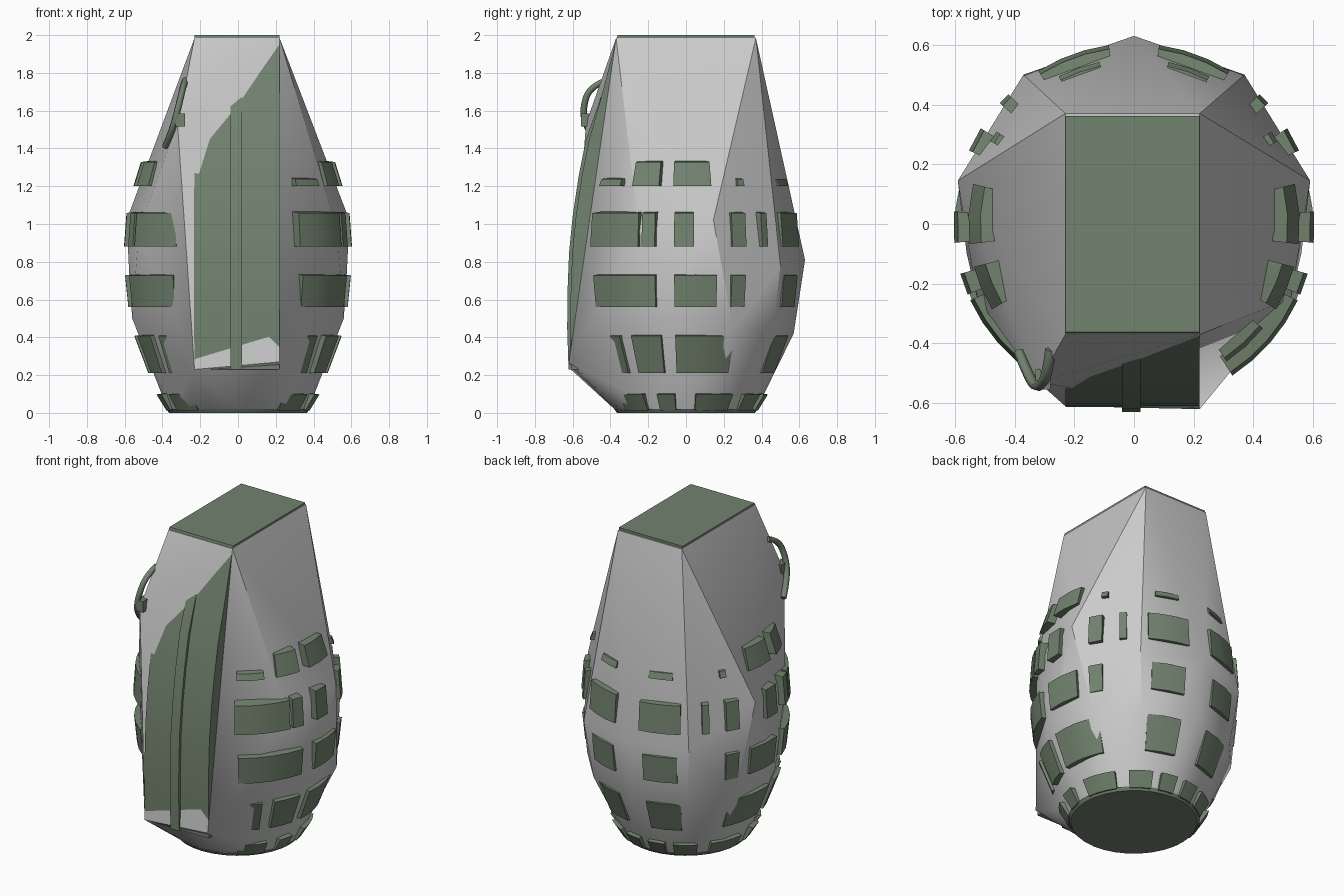
import bpy, bmesh, math

if "Cube" in bpy.data.objects:
    bpy.data.objects.remove(bpy.data.objects["Cube"])

green = bpy.data.materials.new("green")
green.diffuse_color = (0.17, 0.23, 0.16, 1)
green.use_nodes = True
green.node_tree.nodes["Principled BSDF"].inputs["Base Color"].default_value = green.diffuse_color


def finish(name, bm, mat=None, smooth=None):
    bmesh.ops.recalc_face_normals(bm, faces=bm.faces)
    me = bpy.data.meshes.new(name)
    bm.to_mesh(me)
    bm.free()
    ob = bpy.data.objects.new(name, me)
    bpy.context.collection.objects.link(ob)
    if mat:
        me.materials.append(mat)
    if smooth:
        bpy.ops.object.select_all(action='DESELECT')
        ob.select_set(True)
        bpy.context.view_layer.objects.active = ob
        bpy.ops.object.shade_smooth_by_angle(angle=math.radians(smooth))
    return ob


def prism(name, profile, x0, x1):
    """Extrude a (y, z) outline along x."""
    bm = bmesh.new()
    f = bm.faces.new([bm.verts.new((x0, y, z)) for y, z in profile])
    ext = bmesh.ops.extrude_face_region(bm, geom=[f])["geom"]
    bmesh.ops.translate(bm, vec=(x1 - x0, 0, 0),
                        verts=[v for v in ext if isinstance(v, bmesh.types.BMVert)])
    return finish(name, bm, green, 20)


# Faceted grey outer shell wrapped around the key corners
pts = [(-.23, -.37, 1.985), (.22, -.37, 1.985), (.22, .37, 1.985), (-.23, .37, 1.985),
       (-.23, -.61, .23), (.22, -.62, .27), (-.32, -.53, 1.53),
       (0, .63, .81), (0, .57, .42)]
for s in (-1, 1):
    pts += [(s * x, y, z) for x, y, z in [
        (.59, .145, 1.02), (.37, .5, .78), (.525, -.25, .97), (.56, -.1, .5),
        (.575, .02, .72), (.52, .25, .44), (.33, .46, .42)]]
for i in range(16):
    a = math.tau * i / 16
    pts.append((.37 * math.cos(a), .37 * math.sin(a), .012))
bm = bmesh.new()
for p in pts:
    bm.verts.new(p)
hull = bmesh.ops.convex_hull(bm, input=bm.verts)
bmesh.ops.delete(bm, geom=[v for v in bm.verts if not v.link_faces], context='VERTS')
finish("outer_shell", bm, None, 25)

# Curved front panel running up into the square column, and its centre rib
front = [(-.605, .23), (-.612, .45), (-.61, .65), (-.602, .85), (-.582, 1.05),
         (-.552, 1.25), (-.512, 1.45), (-.46, 1.63), (-.41, 1.82)]
prism("front_panel", front + [(-.362, 2), (.362, 2), (.362, .23)], -.23, .22)
prism("front_rib", [(y - .017, z) for y, z in front[:7]] + [(-.43, 1.73), (-.4, 1.73), (-.4, .23)],
      -.04, .022)

# Base disc
bm = bmesh.new()
bmesh.ops.create_cone(bm, cap_ends=True, segments=32, radius1=.365, radius2=.38, depth=.02)
bmesh.ops.translate(bm, verts=bm.verts, vec=(0, 0, .01))
finish("base_disc", bm, green, 30)

# Barrel outline: outer radius of the bricks at each height
barrel = [(0, .375), (.11, .435), (.21, .475), (.42, .55), (.56, .583), (.74, .6),
          (.88, .605), (1.07, .592), (1.2, .555), (1.34, .515)]


def radius(z):
    for (z0, r0), (z1, r1) in zip(barrel, barrel[1:]):
        if z <= z1:
            return r0 + (r1 - r0) * (z - z0) / (z1 - z0)
    return barrel[-1][1]


def brick(bm, a0, a1, z0, z1, side):
    """Curved block standing out of the barrel; angles run from the side to the back."""
    n = max(1, round((a1 - a0) / 9))
    rings = []
    for i in range(n + 1):
        a = math.radians(a0 + (a1 - a0) * i / n)
        c, s = side * math.cos(a), math.sin(a)
        outline = [(radius(z0) - .09, z0), (radius(z0), z0),
                   (radius(z1), z1 - .012), (radius(z1) - .09, z1)]
        rings.append([bm.verts.new((r * c, r * s, z)) for r, z in outline])
    for p, q in zip(rings, rings[1:]):
        for k in range(4):
            bm.faces.new((p[k], p[k - 1], q[k - 1], q[k]))
    bm.faces.new(rings[0])
    bm.faces.new(rings[-1])


# Five courses of bricks, mirrored left to right
courses = [
    (.012, .11, [(-56, -32), (-21, -8), (7, 35), (46, 65), (72, 86)]),
    (.21, .42, [(-53, -40), (-32, -14), (-6, 28), (58, 80)]),
    (.56, .74, [(-55, -16), (-6, 16), (24, 32), (60, 80)]),
    (.88, 1.07, [(-57, -25), (-23, -16), (-6, 4), (24, 32), (42, 46), (58, 82)]),
    (1.2, 1.34, [(-31, -15), (-7, 14)]),
    (1.2, 1.25, [(-56, -39), (30, 34), (63, 78)]),
]
for i, (z0, z1, spans) in enumerate(courses):
    bm = bmesh.new()
    for a0, a1 in spans:
        for side in (-1, 1):
            brick(bm, a0, a1, z0, z1, side)
    finish(f"brick_course_{i + 1}", bm, green, 20)

# Bowed handle on the front left corner
cu = bpy.data.curves.new("handle", 'CURVE')
cu.dimensions = '3D'
cu.bevel_depth = .018
cu.bevel_resolution = 1
cu.use_fill_caps = True
path = [(-.28, -.42, 1.76), (-.29, -.51, 1.73), (-.32, -.55, 1.6), (-.35, -.52, 1.49), (-.385, -.43, 1.41)]
sp = cu.splines.new('NURBS')
sp.points.add(len(path) - 1)
for p, c in zip(sp.points, path):
    p.co = (*c, 1)
sp.order_u = 3
sp.use_endpoint_u = True
cu.materials.append(green)
bpy.context.collection.objects.link(bpy.data.objects.new("handle", cu))

# Small stud beside the handle
bm = bmesh.new()
bmesh.ops.create_cube(bm, size=1)
for v in bm.verts:
    v.co = (-.305 + v.co.x * .05, -.52 + v.co.y * .07, 1.55 + v.co.z * .07)
finish("handle_stud", bm, green)
